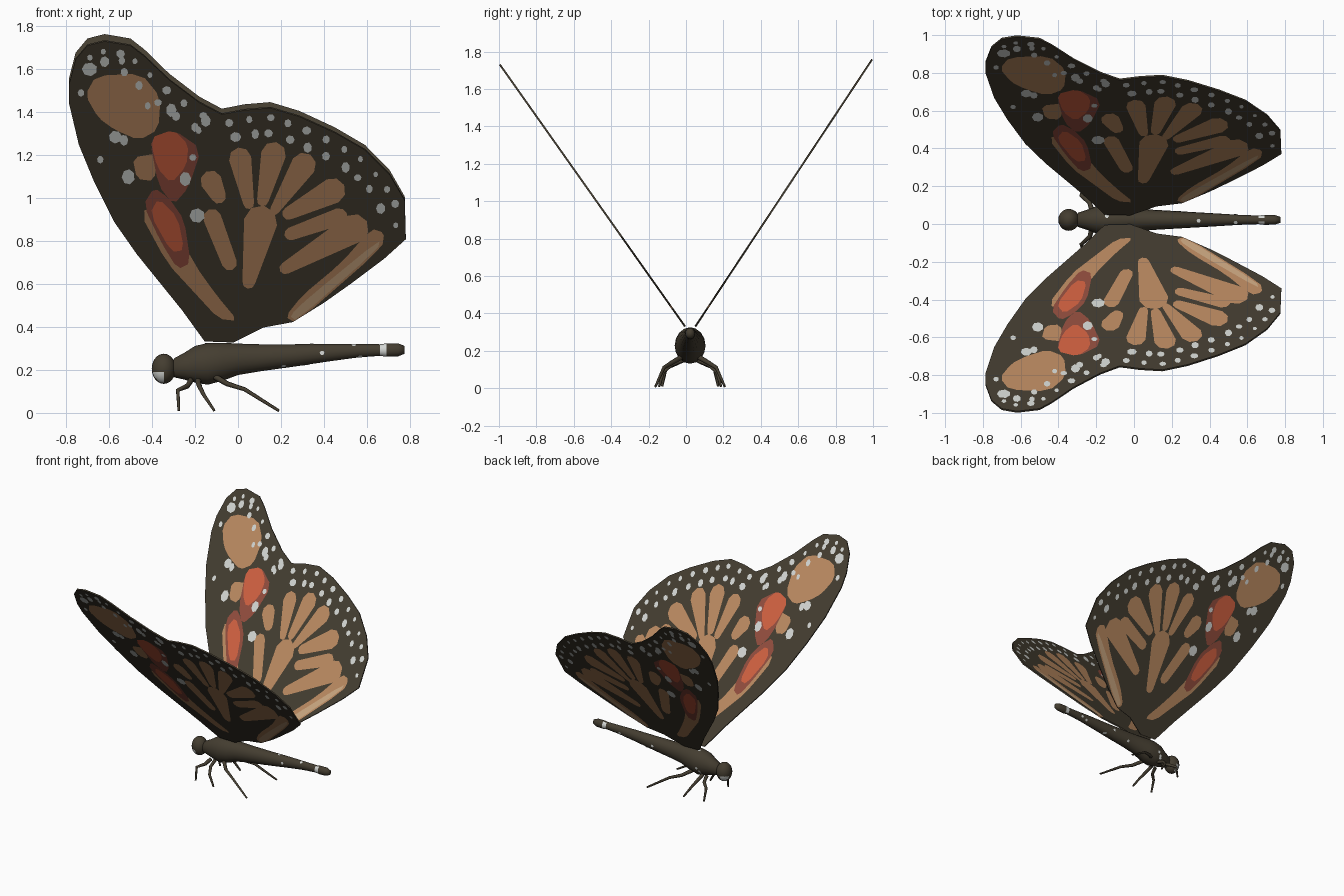
import bpy, bmesh, math, random
from mathutils import Vector
from mathutils.geometry import delaunay_2d_cdt

if "Cube" in bpy.data.objects:
    bpy.data.objects.remove(bpy.data.objects["Cube"])

random.seed(4)
CY = 0.022  # body centre line


def mat(name, r, g, b):
    m = bpy.data.materials.new(name)
    m.diffuse_color = (r, g, b, 1)
    m.use_nodes = True
    m.node_tree.nodes["Principled BSDF"].inputs["Base Color"].default_value = m.diffuse_color
    return m


MATS = [mat("dark brown", .058, .047, .030), mat("tan", .50, .255, .12),
        mat("light tan", .60, .39, .22), mat("dark red", .29, .075, .048),
        mat("orange red", .64, .12, .053), mat("pale grey", .66, .68, .66)]
DARK, TAN, LIGHT, DRED, RED, PALE = range(6)


def add_object(name, bm):
    me = bpy.data.meshes.new(name)
    bm.to_mesh(me)
    bm.free()
    for m in MATS:
        me.materials.append(m)
    ob = bpy.data.objects.new(name, me)
    bpy.context.collection.objects.link(ob)
    return ob


# ---------- 2D wing pattern, as x and height ----------
OUTLINE = [(-.155, .335), (-.26, .48), (-.365, .61), (-.47, .74), (-.575, .89), (-.67, 1.08),
           (-.74, 1.25), (-.785, 1.44), (-.785, 1.53), (-.755, 1.645), (-.70, 1.71), (-.62, 1.73),
           (-.50, 1.71), (-.435, 1.66), (-.32, 1.55), (-.18, 1.445), (-.075, 1.39), (.03, 1.41),
           (.15, 1.42), (.285, 1.38), (.45, 1.305), (.59, 1.225), (.705, 1.11), (.775, .99),
           (.78, .81), (.68, .72), (.52, .60), (.40, .515), (.255, .425), (.12, .40),
           (.05, .365), (-.02, .33)]


def chaikin(pts):
    out = []
    for a, b in zip(pts, pts[1:] + pts[:1]):
        a, b = Vector(a), Vector(b)
        out += [a.lerp(b, .2), a.lerp(b, .8)]
    return out


def cell(x1, z1, r1, x2, z2, r2):
    """Tapered lobe between two round ends."""
    a, b = Vector((x1, z1)), Vector((x2, z2))
    t = math.atan2(b.y - a.y, b.x - a.x)
    pts = []
    for c, r, start in ((b, r2, t - math.pi / 2), (a, r1, t + math.pi / 2)):
        for i in range(5):
            k = start + math.pi * i / 4
            pts.append(c + Vector((math.cos(k), math.sin(k))) * r)
    return pts


def dot(x, z, r):
    s, w = random.uniform(0, 1), random.uniform(.75, 1.15)
    return [Vector((x + r * w * math.cos(s + i * math.tau / 7),
                    z + r * math.sin(s + i * math.tau / 7))) for i in range(7)]


def margin_dots(first, last, inset, step, r):
    """Dots at even steps along part of the outline, moved inwards."""
    left, out = step / 2, []
    for a, b in zip(OUTLINE[first:last], OUTLINE[first + 1:last + 1]):
        a, b = Vector(a), Vector(b)
        d = (b - a).normalized()
        n = Vector((d.y, -d.x))  # outline runs clockwise
        length, at = (b - a).length, left
        while at < length:
            p = a + d * at + n * inset
            out.append(dot(p.x, p.y, r * random.uniform(.75, 1.2)))
            at += step
        left = at - length
    return out


shapes = [(DARK, [Vector(p) for p in OUTLINE])]
# tan cells of the hind wing
for c in [(-.125, 1.08, .05, -.09, 1.01, .035), (.01, 1.185, .052, .05, .975, .025),
          (.165, 1.205, .058, .115, .99, .027), (.305, 1.155, .058, .17, .945, .022),
          (.44, 1.035, .06, .235, .93, .03), (.47, .915, .04, .245, .835, .03),
          (.105, .89, .078, .05, .61, .03), (-.12, .91, .042, -.04, .70, .035),
          (.54, .86, .068, .22, .675, .028)]:
    shapes.append((TAN, cell(*c)))
# wing tip patch, patches along the leading cell, light strip on the trailing edge
PATCHES = [
    (TAN, [(-.71, 1.48), (-.66, 1.57), (-.45, 1.58), (-.36, 1.47), (-.37, 1.32), (-.46, 1.27),
           (-.575, 1.32), (-.65, 1.375)]),
    (TAN, [(-.49, 1.19), (-.37, 1.21), (-.39, 1.08), (-.47, 1.09)]),
    (TAN, [(-.46, .94), (-.34, .96), (-.20, .69), (-.10, .55), (0, .43), (-.09, .44), (-.21, .57),
           (-.33, .70)]),
    (TAN, [(.62, .86), (.68, .84), (.67, .77), (.27, .42), (.22, .45), (.30, .55), (.48, .70)]),
    (LIGHT, [(.66, .81), (.65, .765), (.27, .43), (.24, .455), (.33, .54)]),
    (DRED, [(-.41, 1.27), (-.30, 1.32), (-.17, 1.23), (-.23, 1.05), (-.30, .97), (-.37, 1.06)]),
    (RED, [(-.41, 1.28), (-.30, 1.32), (-.23, 1.25), (-.24, 1.15), (-.31, 1.07), (-.375, 1.14)]),
    (DRED, [(-.44, .97), (-.39, 1.05), (-.32, 1.0), (-.25, .90), (-.22, .70), (-.28, .67),
            (-.36, .80)]),
    (RED, [(-.41, .93), (-.37, 1.0), (-.28, .91), (-.25, .76), (-.31, .75)])]
shapes += [(m, chaikin(p)) for m, p in PATCHES]
# pale spots: two margin rows, then single spots
spots = margin_dots(9, 24, .045, .10, .017) + margin_dots(12, 23, .115, .105, .022)
spots += [dot(*s) for s in [(-.31, 1.41, .032), (-.57, 1.285, .03), (-.53, 1.27, .026),
                            (-.51, 1.10, .036), (-.245, 1.09, .034), (-.19, .92, .034),
                            (-.69, 1.60, .032), (-.62, 1.635, .026), (-.54, 1.64, .02),
                            (-.73, 1.49, .018), (-.21, 1.19, .016), (-.42, 1.43, .018),
                            (-.64, 1.18, .018), (-.15, 1.36, .028), (-.20, 1.33, .022)]]
shapes += [(PALE, s) for s in spots]

# one flat triangulation with every painted shape cut into it
verts, loops = [], []
for _, pts in shapes:
    area = sum(a.cross(b) for a, b in zip(pts, pts[1:] + pts[:1]))
    if area < 0:
        pts = pts[::-1]
    loops.append(list(range(len(verts), len(verts) + len(pts))))
    verts += pts
cv, _, cf, _, _, origin = delaunay_2d_cdt(verts, [], loops, 1, 1e-5)


def wing(name, root, span, stretch):
    bm = bmesh.new()
    vs = [bm.verts.new((p.x, root + span * (p.y - .33) / 1.40, .33 + (p.y - .33) * stretch))
          for p in cv]
    for f, ids in zip(cf, origin):
        if 0 in ids:
            face = bm.faces.new([vs[i] for i in f])
            face.material_index = shapes[max(ids)][0]
    ob = add_object(name, bm)
    mod = ob.modifiers.new("thickness", 'SOLIDIFY')
    mod.thickness, mod.offset = .01, 0


wing("left_wing", -.005, -.99, 1.0)
wing("right_wing", .05, .945, 1.02)

# ---------- body: thorax and abdomen as one lofted form ----------
SECTIONS = [(-.31, .21, .02), (-.295, .21, .045), (-.25, .217, .062), (-.20, .226, .085),
            (-.14, .228, .097), (-.07, .238, .088), (0, .249, .073), (.1, .256, .063),
            (.26, .267, .052), (.42, .28, .041), (.56, .289, .031), (.66, .292, .027),
            (.69, .292, .031), (.745, .293, .03), (.775, .293, .018)]
N = 16
bm = bmesh.new()
rings = [[bm.verts.new((x, CY + .85 * r * math.cos(i * math.tau / N),
                        z + r * math.sin(i * math.tau / N))) for i in range(N)]
         for x, z, r in SECTIONS]
for a, b in zip(rings, rings[1:]):
    for i in range(N):
        j = (i + 1) % N
        bm.faces.new((a[i], b[i], b[j], a[j]))
bm.faces.new(rings[0])
bm.faces.new(rings[-1][::-1])
bmesh.ops.recalc_face_normals(bm, faces=bm.faces)
for f in bm.faces:
    f.smooth = True
    c = f.calc_center_median()
    if .66 < c.x < .69 and abs(c.y - CY) > .012:  # pale tail band
        f.material_index = PALE
add_object("body", bm)

# ---------- pale flecks along the body, as thin discs ----------
bm = bmesh.new()
for k in range(16):
    x = random.uniform(-.22, .6)
    (x0, z0, r0), (x1, z1, r1) = next(p for p in zip(SECTIONS, SECTIONS[1:]) if p[0][0] <= x < p[1][0])
    t = (x - x0) / (x1 - x0)
    z, r, a = z0 + t * (z1 - z0), (r0 + t * (r1 - r0)) * 1.02, random.uniform(0, math.tau)
    n = Vector((0, math.cos(a), math.sin(a)))
    side = n.cross(Vector((1, 0, 0)))
    p = Vector((x, CY + .85 * r * n.y, z + r * n.z))
    disc = [bm.verts.new(p + .011 * (Vector((math.cos(q), 0, 0)) + side * math.sin(q)))
            for q in (i * math.tau / 6 for i in range(6))]
    bm.faces.new(disc).material_index = PALE
add_object("body_flecks", bm)

# ---------- head with pale eye patches ----------
bm = bmesh.new()
bmesh.ops.create_uvsphere(bm, u_segments=20, v_segments=14, radius=1)
for v in bm.verts:
    v.co = Vector((-.345 + v.co.x * .056, CY + v.co.y * .058, .205 + v.co.z * .07))
for f in bm.faces:
    f.smooth = True
    c = f.calc_center_median()
    if .145 < c.z < .19 and c.x < -.345 and abs(c.y - CY) > .02:
        f.material_index = PALE
add_object("head", bm)

# ---------- legs: three mirrored pairs ----------
LEGS = {"front_leg": [(-.22, .04, .15), (-.235, .09, .125), (-.28, .13, .105), (-.275, .15, .01)],
        "middle_leg": [(-.185, .04, .15), (-.18, .10, .125), (-.16, .145, .085), (-.11, .165, .01)],
        "rear_leg": [(-.11, .04, .17), (-.05, .10, .135), (.03, .14, .11), (.19, .185, .01)]}
for name, path in LEGS.items():
    for label, s in (("left", -1), ("right", 1)):
        cu = bpy.data.curves.new(f"{label}_{name}", 'CURVE')
        cu.dimensions, cu.bevel_depth, cu.bevel_resolution = '3D', .011, 1
        cu.use_fill_caps = True
        sp = cu.splines.new('POLY')
        sp.points.add(len(path) - 1)
        for i, (x, y, z) in enumerate(path):
            sp.points[i].co = (x, CY + s * y, z, 1)
            sp.points[i].radius = (1.3, 1.1, .9, .6)[i]
        cu.materials.append(MATS[DARK])
        bpy.context.collection.objects.link(bpy.data.objects.new(cu.name, cu))
